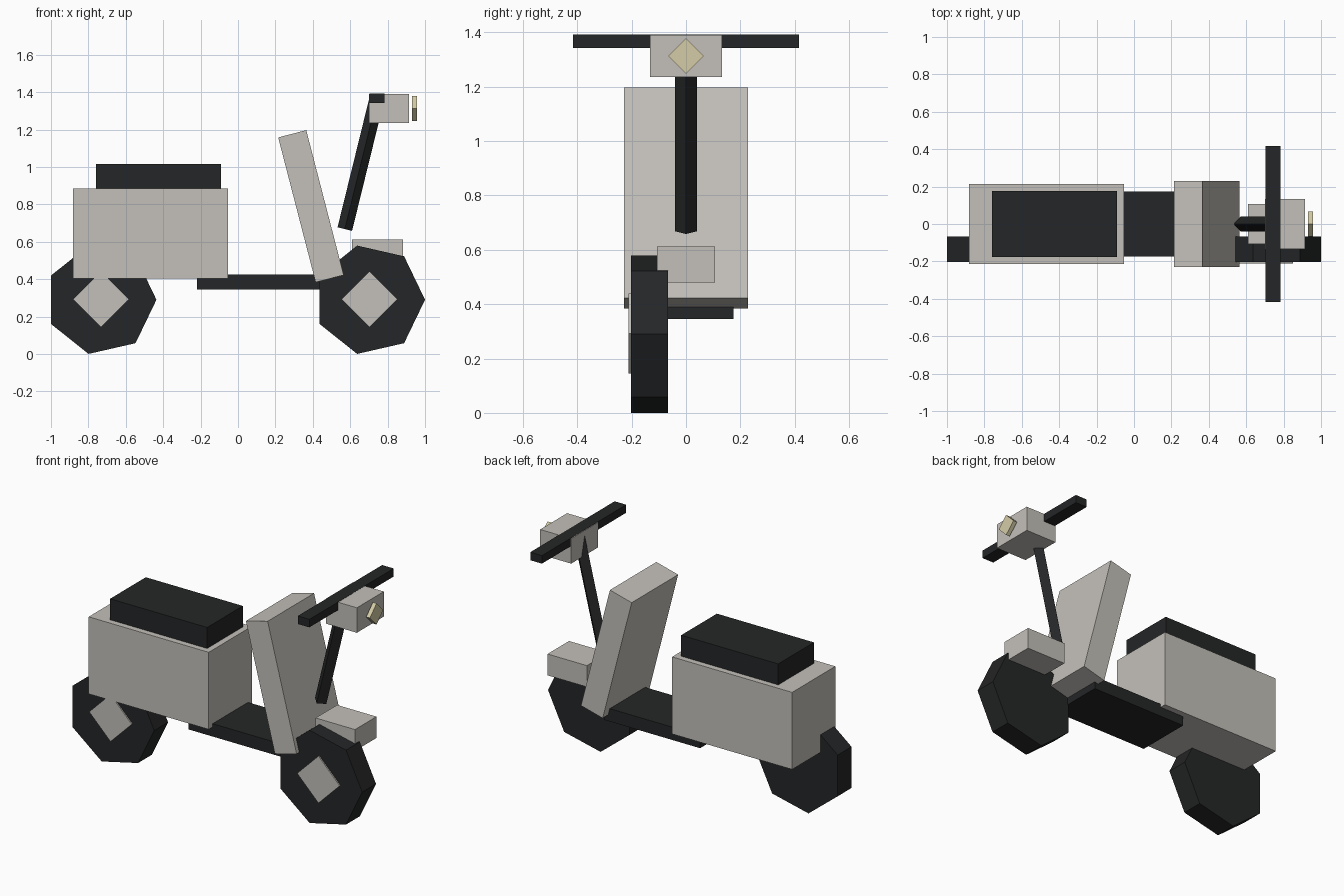
import bpy, bmesh, math
from mathutils import Vector

if "Cube" in bpy.data.objects:
    bpy.data.objects.remove(bpy.data.objects["Cube"])


def material(name, r, g, b):
    m = bpy.data.materials.new(name)
    m.diffuse_color = (r, g, b, 1)
    m.use_nodes = True
    m.node_tree.nodes["Principled BSDF"].inputs["Base Color"].default_value = m.diffuse_color
    return m


GREY = material("warm grey paint", 0.55, 0.53, 0.49)
BLACK = material("black rubber", 0.018, 0.019, 0.020)
CREAM = material("cream lamp", 0.66, 0.60, 0.38)


def finish(name, bm, mat):
    bmesh.ops.recalc_face_normals(bm, faces=bm.faces)
    me = bpy.data.meshes.new(name)
    bm.to_mesh(me)
    bm.free()
    me.materials.append(mat)
    ob = bpy.data.objects.new(name, me)
    bpy.context.collection.objects.link(ob)
    return ob


def box(name, x, y, z, mat, tilt=0):
    """Box from (min, max) ranges, tilted about its own y axis."""
    bm = bmesh.new()
    bmesh.ops.create_cube(bm, size=1)
    bmesh.ops.scale(bm, verts=bm.verts, vec=(x[1] - x[0], y[1] - y[0], z[1] - z[0]))
    ob = finish(name, bm, mat)
    ob.location = (sum(x) / 2, sum(y) / 2, sum(z) / 2)
    ob.rotation_euler.y = tilt
    return ob


def prism(name, start, end, radius, sides, first, mat):
    """Prism between two points; its first corner points along 'first'."""
    a, b = Vector(start), Vector(end)
    axis = (b - a).normalized()
    v = axis.cross(Vector(first)).normalized()
    u = v.cross(axis)
    bm = bmesh.new()
    ring = []
    for i in range(sides):
        t = 2 * math.pi * i / sides
        ring.append(bm.verts.new(a + radius * (math.cos(t) * u + math.sin(t) * v)))
    cap = bm.faces.new(ring)
    ext = bmesh.ops.extrude_face_region(bm, geom=[cap], use_keep_orig=True)
    bmesh.ops.translate(bm, vec=b - a,
                        verts=[g for g in ext["geom"] if isinstance(g, bmesh.types.BMVert)])
    return finish(name, bm, mat)


# wheels with diamond hubs on the outer side
for side, x in (("front", 0.703), ("rear", -0.733)):
    prism(side + "_wheel", (x, -0.203, 0.29), (x, -0.067, 0.29), 0.297, 7, (1, 0, 0), BLACK)
    prism(side + "_hub", (x, -0.211, 0.292), (x, -0.12, 0.292), 0.147, 4, (1, 0, 0), GREY)

# body, seat and footboard
box("rear_body", (-0.882, -0.053), (-0.213, 0.213), (0.404, 0.885), GREY)
box("seat", (-0.76, -0.09), (-0.176, 0.176), (0.88, 1.016), BLACK)
box("footboard", (-0.22, 0.44), (-0.175, 0.175), (0.345, 0.425), BLACK)

# leaning leg shield and front mudguard
box("leg_shield", (0.3125, 0.4675), (-0.229, 0.229), (0.39, 1.19), GREY, tilt=-0.253)
box("front_mudguard", (0.61, 0.882), (-0.106, 0.106), (0.479, 0.612), GREY)

# steering
prism("steering_column", (0.571, 0, 0.668), (0.743, 0, 1.367), 0.04, 4, (1, 0, 0), BLACK)
box("headset", (0.70, 0.914), (-0.133, 0.133), (1.235, 1.391), GREY)
box("handlebar", (0.704, 0.784), (-0.416, 0.416), (1.342, 1.392), BLACK)
prism("headlamp", (0.931, 0, 1.313), (0.957, 0, 1.313), 0.066, 4, (0, 0, 1), CREAM)
